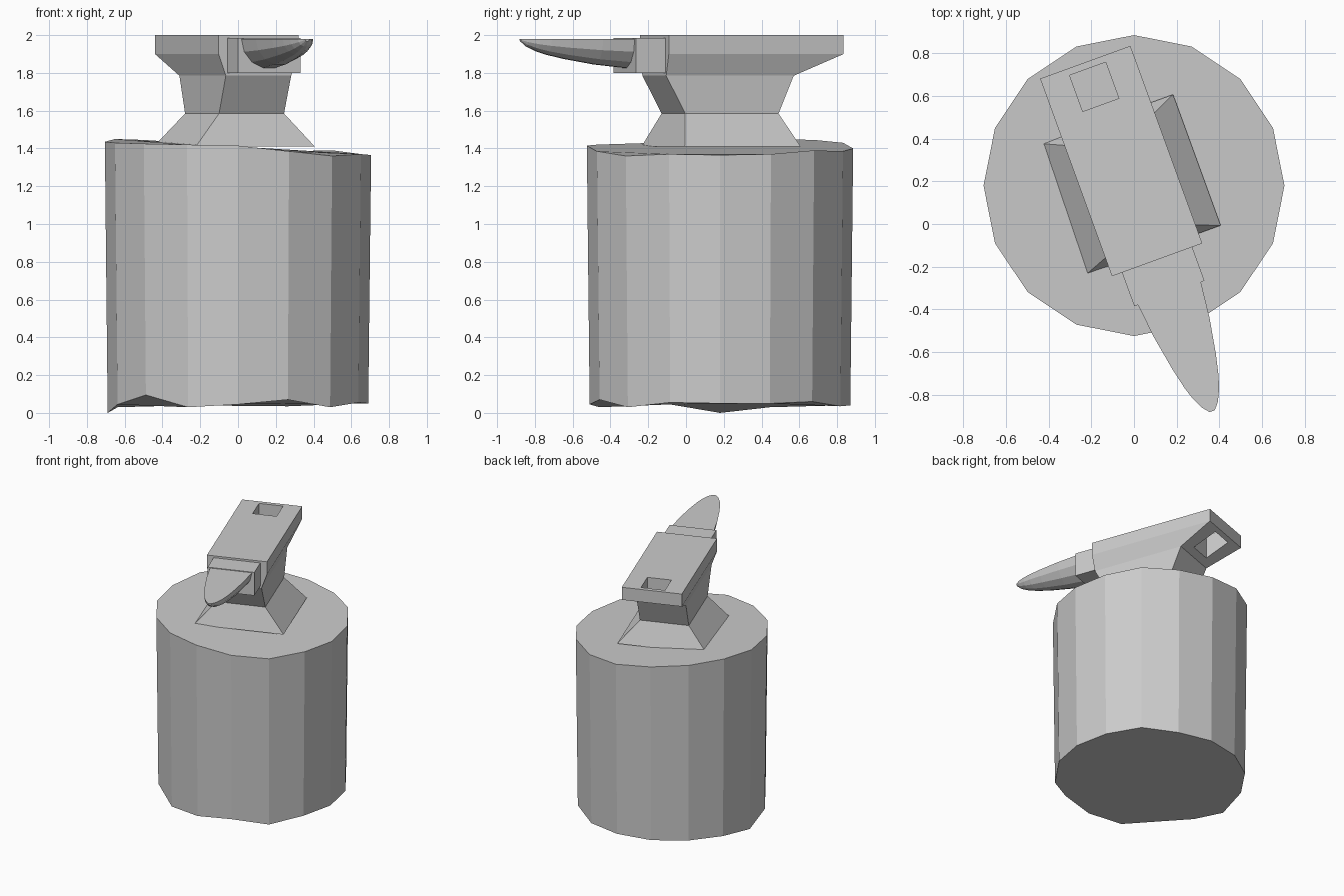
import bpy, bmesh
from math import sin, cos, pi, radians
from mathutils import Matrix

cube = bpy.data.objects.get("Cube")
if cube:
    bpy.data.objects.remove(cube, do_unlink=True)

grey = bpy.data.materials.new("plain_grey")
grey.use_nodes = True
GREY = (0.6, 0.6, 0.6, 1)
grey.diffuse_color = GREY
grey.node_tree.nodes["Principled BSDF"].inputs["Base Color"].default_value = GREY

# The anvil sits turned on the stump; its horn points along local -y
ANVIL = Matrix.Translation((-0.06, 0.295, 0)) @ Matrix.Rotation(radians(20), 4, 'Z')


def loft(name, rings, matrix=Matrix.Identity(4)):
    """Skin a list of closed rings and cap both ends."""
    bm = bmesh.new()
    loops = [[bm.verts.new(p) for p in ring] for ring in rings]
    n = len(loops[0])
    for low, high in zip(loops, loops[1:]):
        for i in range(n):
            j = (i + 1) % n
            bm.faces.new((low[i], low[j], high[j], high[i]))
    bm.faces.new(loops[0])
    bm.faces.new(loops[-1])
    bmesh.ops.recalc_face_normals(bm, faces=bm.faces[:])
    mesh = bpy.data.meshes.new(name)
    bm.to_mesh(mesh)
    bm.free()
    mesh.materials.append(grey)
    obj = bpy.data.objects.new(name, mesh)
    obj.matrix_world = matrix
    bpy.context.collection.objects.link(obj)
    return obj


def rect(half_width, front, back, z):
    return [(-half_width, front, z), (half_width, front, z),
            (half_width, back, z), (-half_width, back, z)]


# Stump: sixteen sides with unevenly sawn ends
def stump_ring(radius, heights):
    step = 2 * pi / len(heights)
    return [(radius * cos(i * step), 0.18 + radius * sin(i * step), z)
            for i, z in enumerate(heights)]


bottom = [.05, .05, .06, .035, .04, .04, .04, .03,
          0, .045, .095, .03, .045, .07, .03, .055]
top = [1.365, 1.37, 1.39, 1.385, 1.40, 1.43, 1.445, 1.45,
       1.435, 1.43, 1.425, 1.42, 1.415, 1.385, 1.36, 1.37]
loft("stump", [stump_ring(0.69, bottom), stump_ring(0.705, top)])

# Anvil body: flared foot, narrow waist, overhanging heel and flat face
body = loft("anvil_body", [
    rect(0.335, -0.443, 0.21, 1.41),
    rect(0.183, -0.385, 0.141, 1.585),
    rect(0.184, -0.4925, 0.226, 1.785),
    rect(0.225, -0.4925, 0.4925, 1.9),
    rect(0.225, -0.4925, 0.4925, 2.0),
], ANVIL)

# Square tool hole through the heel
cutter = loft("tool_hole_cutter", [rect(0.09, 0.28, 0.46, 1.7),
                                   rect(0.09, 0.28, 0.46, 2.1)], ANVIL)
cutter.hide_render = True
cutter.hide_viewport = True
cutter.display_type = 'WIRE'
hole = body.modifiers.new("tool_hole", 'BOOLEAN')
hole.operation = 'DIFFERENCE'
hole.solver = 'EXACT'
hole.object = cutter

# Step block between face and horn
loft("anvil_step", [rect(0.175, -0.66, -0.49, 1.80),
                    rect(0.175, -0.66, -0.49, 1.985)], ANVIL)

# Horn: half-round sections shrinking to the tip, flat on top
SIDES = 7
profile = [(-0.66, .157), (-0.83, .138), (-1.0, .108), (-1.1, .085),
           (-1.16, .066), (-1.215, .04), (-1.247, .013)]
loft("anvil_horn", [
    [(-r * cos(pi * i / SIDES), y, 1.98 - r * sin(pi * i / SIDES))
     for i in range(SIDES + 1)]
    for y, r in profile], ANVIL)
